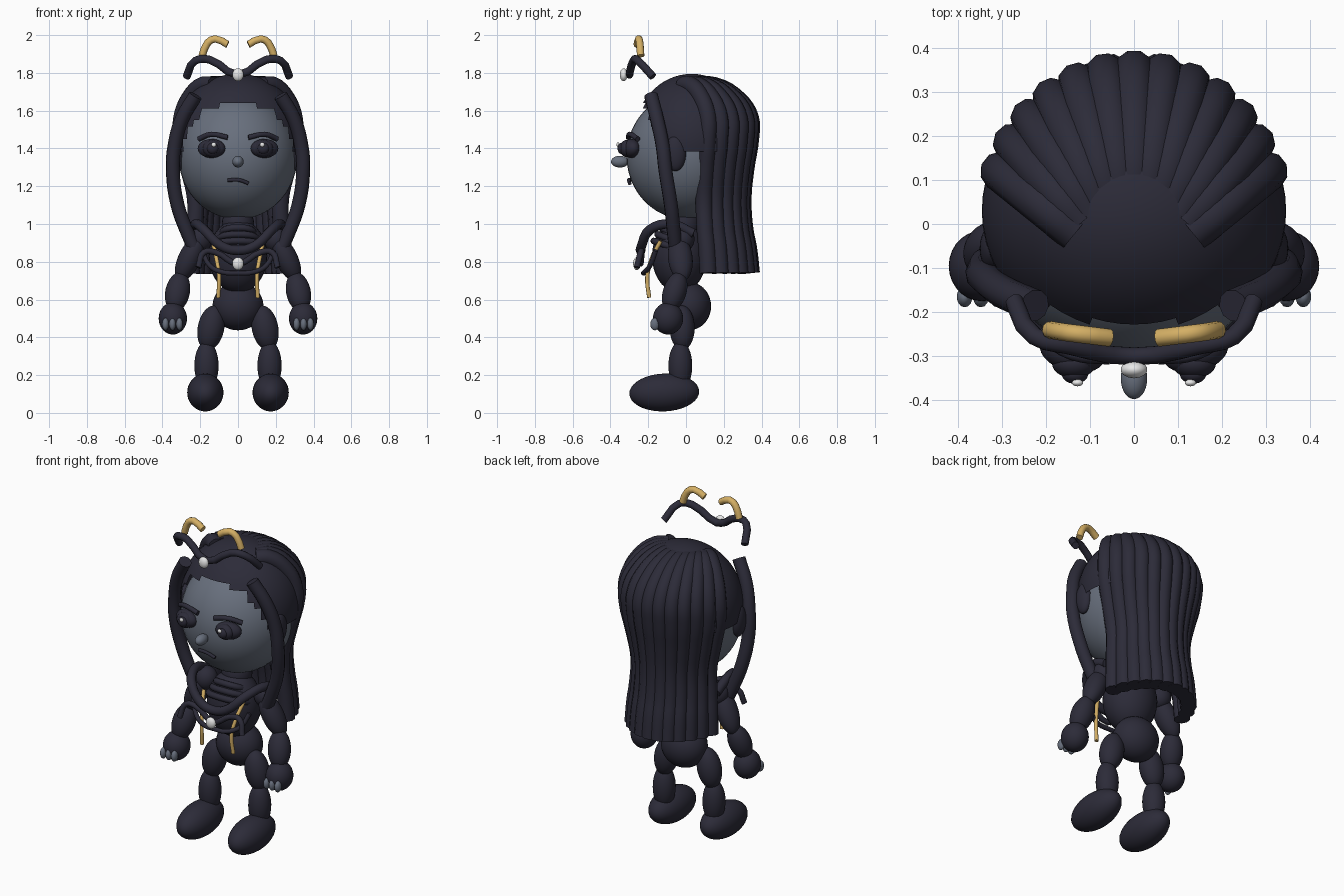
import bpy, bmesh, math
from mathutils import Vector

old = bpy.data.objects.get("Cube")
if old:
    bpy.data.objects.remove(old, do_unlink=True)


def material(name, rgb):
    m = bpy.data.materials.new(name)
    m.use_nodes = True
    m.diffuse_color = (*rgb, 1)
    m.node_tree.nodes["Principled BSDF"].inputs["Base Color"].default_value = (*rgb, 1)
    return m


DARK = material("dark_violet", (0.025, 0.024, 0.040))
SKIN = material("slate_skin", (0.138, 0.16, 0.205))
GOLD = material("gold", (0.66, 0.43, 0.13))
WHITE = material("white", (0.8, 0.8, 0.8))
SIDES = ((1, "left"), (-1, "right"))


def ball(name, mat, loc, size, rot=(0, 0, 0), segs=28, keep=None):
    """Smooth ellipsoid; keep(p) drops faces by their centre position."""
    bm = bmesh.new()
    bmesh.ops.create_uvsphere(bm, u_segments=segs, v_segments=segs // 2 + 4, radius=1)
    for v in bm.verts:
        v.co = Vector(a * b for a, b in zip(v.co, size))
    if keep:
        drop = [f for f in bm.faces if not keep(f.calc_center_median() + Vector(loc))]
        bmesh.ops.delete(bm, geom=drop, context='FACES')
    for f in bm.faces:
        f.smooth = True
    me = bpy.data.meshes.new(name)
    bm.to_mesh(me)
    bm.free()
    me.materials.append(mat)
    ob = bpy.data.objects.new(name, me)
    ob.location, ob.rotation_euler = loc, rot
    bpy.context.collection.objects.link(ob)
    return ob


def tube(name, mat, points, radius, res=4):
    """Round tube along a smooth path, turned into a mesh."""
    cu = bpy.data.curves.new(name, 'CURVE')
    cu.dimensions = '3D'
    cu.bevel_depth, cu.bevel_resolution, cu.resolution_u = radius, 3, res
    cu.use_fill_caps = True
    sp = cu.splines.new('BEZIER')
    sp.bezier_points.add(len(points) - 1)
    for bp, p in zip(sp.bezier_points, points):
        bp.co = p
        bp.handle_left_type = bp.handle_right_type = 'AUTO'
    cu.materials.append(mat)
    ob = bpy.data.objects.new(name, cu)
    bpy.context.collection.objects.link(ob)
    bpy.ops.object.select_all(action='DESELECT')
    ob.select_set(True)
    bpy.context.view_layer.objects.active = ob
    bpy.ops.object.convert(target='MESH')
    bpy.ops.object.shade_smooth_by_angle(angle=math.radians(50))
    return ob


def flip(points, s):
    return [(x * s, y, z) for x, y, z in points]


def symmetric(points):
    """Full path from its left half, which ends on the centre line."""
    return flip(points, -1) + points[-2::-1]


# Head, nose and mouth
ball("head", SKIN, (0, 0, 1.36), (0.315, 0.315, 0.335), segs=40)
ball("nose", SKIN, (0, -0.35, 1.33), (0.03, 0.047, 0.031))
tube("mouth", DARK, [(-0.055, -0.295, 1.232), (0.01, -0.303, 1.232), (0.055, -0.298, 1.215)], 0.01)

# Hair cap, cut along a hairline that drops towards the temples
ball("hair_cap", DARK, (0, 0.03, 1.45), (0.345, 0.31, 0.345), segs=56,
     keep=lambda p: p.z > 1.63 - 0.25 * min(1, abs(p.x) / 0.3) ** 4 or (p.y > 0.05 and p.z > 1.38))

# Eyes, brows and ears
for s, side in SIDES:
    ball(side + "_eye", DARK, (0.14 * s, -0.29, 1.4), (0.075, 0.045, 0.05), (0, 0, 0.25 * s))
    ball(side + "_iris", DARK, (0.136 * s, -0.315, 1.4), (0.05, 0.035, 0.045))
    ball(side + "_pupil", DARK, (0.134 * s, -0.34, 1.4), (0.03, 0.022, 0.03))
    ball(side + "_eye_glint", WHITE, (0.128 * s, -0.36, 1.42), (0.013, 0.008, 0.012), segs=12)
    tube(side + "_brow", DARK, flip([(0.208, -0.255, 1.45), (0.14, -0.295, 1.475),
                                     (0.055, -0.305, 1.458)], s), 0.014)
    ball(side + "_ear", DARK, (0.315 * s, -0.055, 1.375), (0.035, 0.055, 0.095))

# Long back hair: strands fan out from the crown and fall in a wave
STRANDS = 13
FALL = [(0, 1.735), (0.3, 1.735), (0.745, 1.66), (0.96, 1.56), (0.96, 1.45), (0.875, 1.29),
        (0.825, 1.13), (0.86, 0.97), (0.925, 0.87), (0.975, 0.74)]
for i in range(STRANDS):
    a = math.radians(20 + 140 * i / (STRANDS - 1))
    c, d = math.cos(a), math.sin(a)
    path = []
    for k, z in FALL:
        narrow = 0.82 if z < 1.2 else 0.92 if z < 1.4 else 1.0
        path.append((c * (0.14 + 0.185 * k) * narrow,
                     (1 - k) * (0.12 * d - 0.06) + k * 0.355 * d, z))
    tube(f"back_strand_{i + 1}", DARK, path, 0.046)

# Front locks beside the face
for s, side in SIDES:
    tube(side + "_front_lock", DARK, flip([
        (0.225, -0.185, 1.68), (0.295, -0.155, 1.56), (0.335, -0.125, 1.42), (0.345, -0.11, 1.29),
        (0.32, -0.08, 1.1), (0.27, -0.065, 0.96), (0.23, -0.055, 0.87)], s), 0.037)

# Floating hair ornament
tube("ornament_band", DARK, symmetric([
    (0.272, -0.175, 1.78), (0.225, -0.255, 1.865), (0.15, -0.275, 1.87), (0, -0.3, 1.79)]), 0.021, 3)
ball("ornament_gem", WHITE, (0, -0.33, 1.79), (0.031, 0.02, 0.034), segs=14)
for s, side in SIDES:
    tube(side + "_ornament_prong", GOLD, flip([
        (0.19, -0.24, 1.89), (0.16, -0.245, 1.96), (0.12, -0.25, 1.98), (0.055, -0.258, 1.95)], s), 0.02, 2)

# Torso
ball("neck", DARK, (0, -0.01, 1.0), (0.085, 0.085, 0.1))
ball("chest", DARK, (0, -0.035, 0.83), (0.155, 0.145, 0.195))
ball("hips", DARK, (0, 0.015, 0.565), (0.135, 0.118, 0.128))

# Shoulder mantle, chest cords, gem and gold chains
tube("mantle", DARK, symmetric([
    (0.23, 0.04, 0.95), (0.225, -0.08, 1.0), (0.18, -0.19, 0.97), (0.09, -0.235, 0.885),
    (0, -0.24, 0.86)]), 0.026)
tube("chest_cord", DARK, symmetric([
    (0.21, -0.26, 0.77), (0.18, -0.24, 0.85), (0.12, -0.235, 0.85), (0, -0.24, 0.79)]), 0.016)
tube("low_cord", DARK, symmetric([
    (0.19, -0.16, 0.86), (0.15, -0.19, 0.78), (0.08, -0.22, 0.745), (0, -0.225, 0.74)]), 0.013)
for n, z in enumerate((0.98, 0.945, 0.91)):
    w = 0.09 + 0.02 * n
    tube(f"collar_{n + 1}", DARK, symmetric([
        (w, -0.05, z - 0.04), (w * 0.75, -0.11 - 0.015 * n, z - 0.01),
        (0, -0.13 - 0.02 * n, z)]), 0.018)
ball("chest_gem", WHITE, (0, -0.26, 0.79), (0.031, 0.02, 0.034), segs=14)
for s, side in SIDES:
    tube(side + "_chain", GOLD, flip([
        (0.135, -0.135, 0.91), (0.115, -0.18, 0.82), (0.1, -0.205, 0.72), (0.105, -0.195, 0.61)], s), 0.011)

# Arms, hands and fingers
for s, side in SIDES:
    ball(side + "_shoulder", DARK, (0.2 * s, -0.02, 0.92), (0.065, 0.065, 0.07))
    ball(side + "_upper_arm", DARK, (0.255 * s, -0.03, 0.82), (0.06, 0.065, 0.135), (0.1, -0.45 * s, 0))
    ball(side + "_forearm", DARK, (0.32 * s, -0.06, 0.64), (0.065, 0.062, 0.11), (-0.3, -0.2 * s, 0))
    ball(side + "_hand", DARK, (0.345 * s, -0.095, 0.5), (0.075, 0.08, 0.085))
    for n in range(3):
        ball(f"{side}_finger_{n + 1}", SKIN, ((0.31 + 0.037 * n) * s, -0.165, 0.47),
             (0.018, 0.024, 0.033), segs=14)

# Legs and feet
for s, side in SIDES:
    ball(side + "_thigh", DARK, (0.143 * s, -0.02, 0.45), (0.07, 0.066, 0.12), (0, -0.2 * s, 0))
    ball(side + "_shin", DARK, (0.167 * s, -0.03, 0.25), (0.064, 0.063, 0.13))
    ball(side + "_foot", DARK, (0.173 * s, -0.115, 0.108), (0.096, 0.185, 0.1), (0.04, 0, 0))
